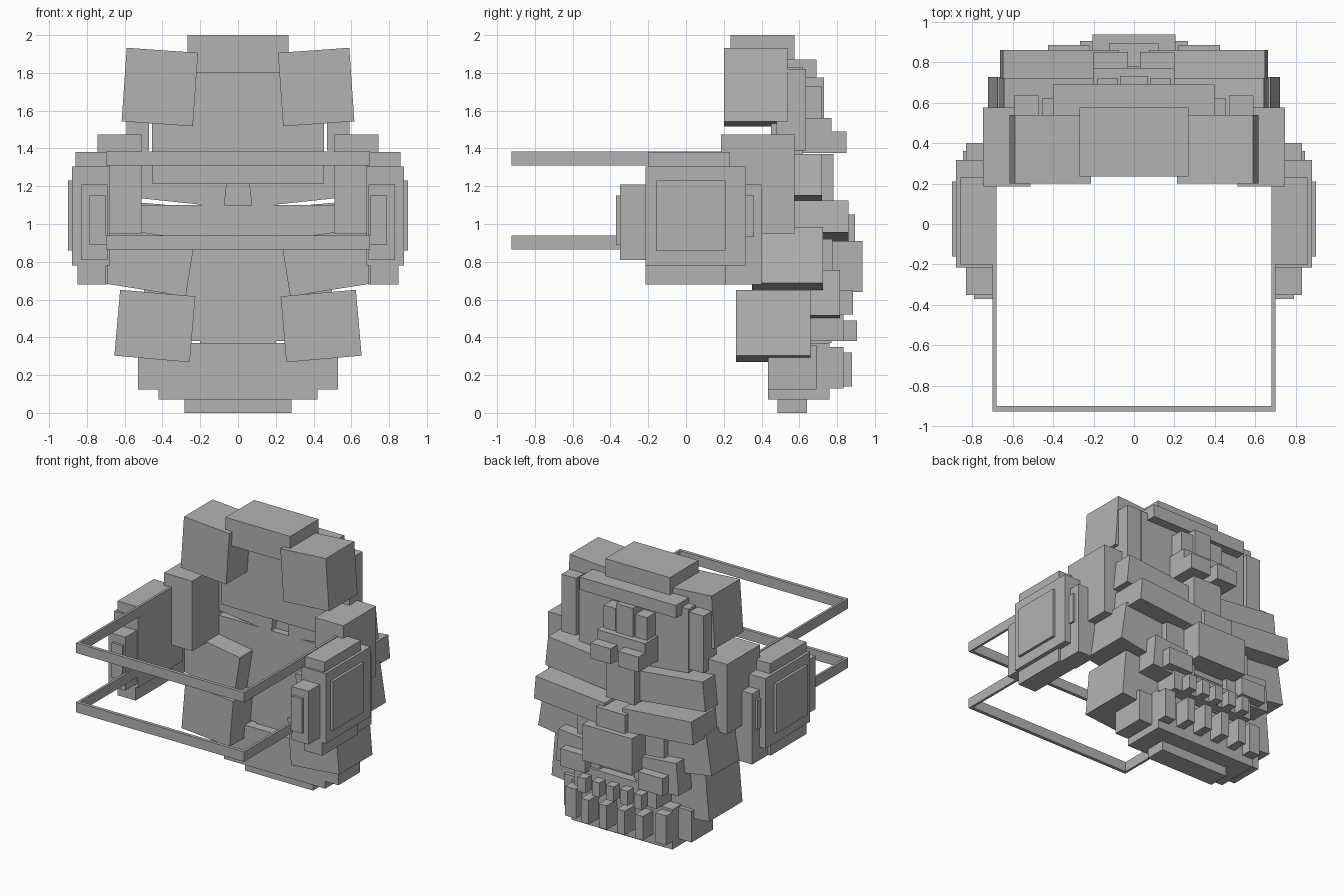
import bpy
import math

start_cube = bpy.data.objects.get("Cube")
if start_cube:
    bpy.data.objects.remove(start_cube, do_unlink=True)

# One plain grey for the whole helmet
grey = bpy.data.materials.new("plain grey")
grey.use_nodes = True
grey.diffuse_color = (.45, .45, .45, 1)
grey.node_tree.nodes["Principled BSDF"].inputs["Base Color"].default_value = grey.diffuse_color


def block(name, x, y, z, tilt=0):
    """Box between three (low, high) ranges, tilted in degrees about its own y axis."""
    centre = [(low + high) / 2 for low, high in (x, y, z)]
    bpy.ops.mesh.primitive_cube_add(size=1, location=centre)
    part = bpy.context.object
    part.name = name
    part.scale = [high - low for low, high in (x, y, z)]
    part.rotation_euler.y = math.radians(tilt)
    part.data.materials.append(grey)
    return part


def middle(name, half, y, z):
    """Box centred on the middle plane."""
    return block(name, (-half, half), y, z)


def pair(name, x, y, z, lean=0):
    """Matching boxes on both sides; lean turns the top inwards."""
    block("left_" + name, x, y, z, tilt=-lean)
    block("right_" + name, (-x[1], -x[0]), y, z, tilt=lean)


# Two thin head straps, each a rectangular loop
for strap_name, strap_z in (("upper_strap", (1.31, 1.385)), ("lower_strap", (.865, .94))):
    pair(strap_name + "_side", x=(.68, .698), y=(-.925, .2), z=strap_z)
    middle(strap_name + "_end", half=.698, y=(-.925, -.9), z=strap_z)

# Ear pods
pair("ear_body", x=(.68, .88), y=(-.215, .315), z=(.78, 1.305))
pair("ear_outer_plate", x=(.87, .9), y=(-.16, .21), z=(.86, 1.23))
pair("ear_top_block", x=(.68, .86), y=(-.2, .23), z=(1.3, 1.38))
pair("ear_bottom_block", x=(.7, .85), y=(-.215, .21), z=(.68, .79))
pair("ear_front_block", x=(.69, .83), y=(-.35, -.2), z=(.81, 1.21))
pair("ear_front_plate", x=(.7, .79), y=(-.37, -.34), z=(.89, 1.15))
pair("ear_rear_block", x=(.69, .83), y=(.2, .4), z=(.68, 1.21))
pair("ear_rear_plate", x=(.69, .845), y=(.3, .36), z=(.93, 1.15))

# Temples
pair("temple", x=(.51, .745), y=(.185, .575), z=(.95, 1.475))

# Crown and forehead
middle("crown", half=.268, y=(.235, .575), z=(1.8, 2))
pair("crown_corner", x=(.225, .603), y=(.2, .538), z=(1.53, 1.92), lean=4)
middle("forehead_slab", half=.455, y=(.45, .62), z=(1.215, 1.83))
middle("forehead_bar", half=.4, y=(.5, .69), z=(1.775, 1.87))
pair("forehead_pillar", x=(.47, .59), y=(.48, .635), z=(1.39, 1.82))

# Forehead ornament
middle("ornament_stem", half=.07, y=(.6, .73), z=(1.53, 1.775))
pair("ornament_post", x=(.08, .18), y=(.6, .72), z=(1.56, 1.73))
middle("ornament_bar", half=.2, y=(.6, .77), z=(1.44, 1.56))
pair("ornament_knob", x=(.03, .2), y=(.6, .85), z=(1.375, 1.49))

# Brows, cheekbones and nose
pair("brow", x=(.06, .655), y=(.5, .72), z=(1.12, 1.34), lean=6)
pair("cheekbone", x=(.08, .655), y=(.57, .86), z=(.93, 1.1), lean=5)
middle("nose_bridge", half=.12, y=(.55, .78), z=(1.08, 1.37))
middle("nose_tip", half=.12, y=(.55, .895), z=(.85, 1.05))
middle("eye_backing", half=.52, y=(.5, .62), z=(.9, 1.1))

# Cheeks and mouth
pair("cheek", x=(.25, .7), y=(.35, .725), z=(.65, .95), lean=9)
pair("lower_cheek", x=(.24, .64), y=(.265, .66), z=(.285, .635), lean=5)
middle("mouth_backing", half=.2, y=(.5, .77), z=(.37, .9))
middle("upper_lip", half=.205, y=(.6, .935), z=(.64, .91))
middle("lip_support", half=.36, y=(.5, .775), z=(.6, .92))
pair("lip_side", x=(.22, .425), y=(.6, .885), z=(.52, .65))
pair("upper_jaw", x=(.14, .5), y=(.5, .815), z=(.5, .74), lean=5)
middle("upper_gum", half=.34, y=(.5, .835), z=(.38, .54))

# Chin
middle("chin_block", half=.42, y=(.435, .76), z=(.07, .37))
middle("chin_base", half=.283, y=(.485, .64), z=(0, .08))
pair("jaw_corner", x=(.33, .53), y=(.435, .69), z=(.125, .36))
pair("jaw_pillar", x=(.33, .42), y=(.7, .835), z=(.13, .35))


def teeth(name, count, spacing, y, z):
    """Evenly spaced row of teeth."""
    for index in range(count):
        x = (index - (count - 1) / 2) * spacing
        block(name, (x - .032, x + .032), y, z)


teeth("upper_tooth", count=5, spacing=.117, y=(.8, .905), z=(.38, .49))
teeth("lower_tooth", count=4, spacing=.15, y=(.74, .88), z=(.14, .32))
